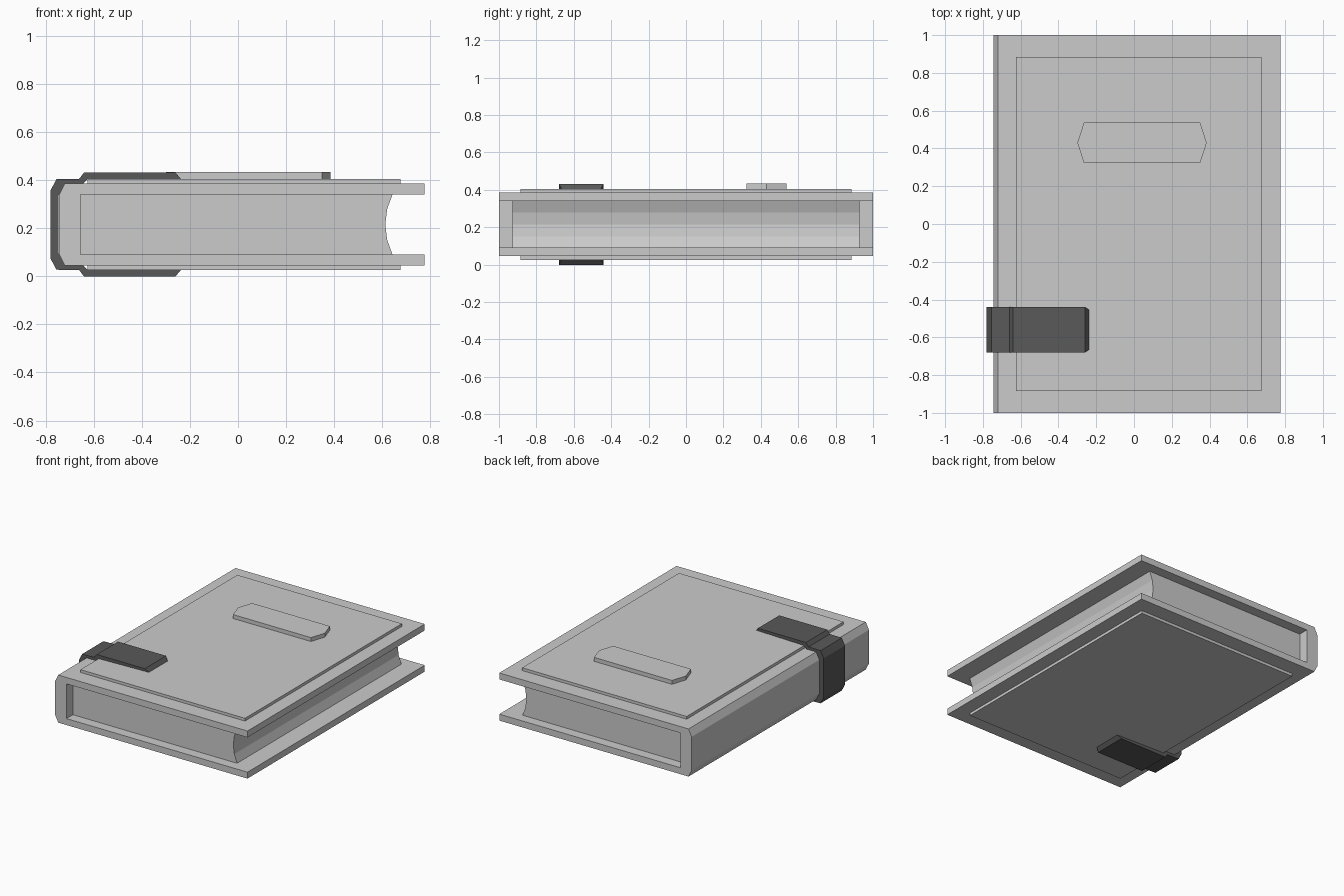
import bpy, bmesh

if "Cube" in bpy.data.objects:
    bpy.data.objects.remove(bpy.data.objects["Cube"])

MID = 0.215  # height of the book's horizontal mirror plane


def extrude(name, profile, a, b, axis):
    """Extrude a closed 2D profile from a to b along axis 'y' (x,z profile) or 'z' (x,y profile)."""
    bm = bmesh.new()
    place = (lambda p, t: (p[0], t, p[1])) if axis == 'y' else (lambda p, t: (p[0], p[1], t))
    face = bm.faces.new([bm.verts.new(place(p, a)) for p in profile])
    res = bmesh.ops.extrude_face_region(bm, geom=[face], use_keep_orig=True)
    for v in res['geom']:
        if isinstance(v, bmesh.types.BMVert):
            v.co['xyz'.index(axis)] = b
    bmesh.ops.recalc_face_normals(bm, faces=bm.faces)
    mesh = bpy.data.meshes.new(name)
    bm.to_mesh(mesh)
    bm.free()
    obj = bpy.data.objects.new(name, mesh)
    bpy.context.collection.objects.link(obj)
    return obj


def mirrored(upper):
    """Complete an upper half (x, height above MID) with its lower mirror image."""
    return [(x, MID + h) for x, h in upper] + [(x, MID - h) for x, h in reversed(upper)]


# C-shaped cover with chamfered spine
outer = mirrored([(0.775, 0.17), (-0.72, 0.17), (-0.745, 0.12)])
inner = mirrored([(0.775, 0.124), (-0.655, 0.124)])
extrude("cover", outer + inner[::-1], -1, 1, 'y')

# Page block with concave fore edge
fore = [(0.642, 0.124), (0.62, 0.064), (0.612, 0.0), (0.62, -0.064), (0.642, -0.124)]
pages = [(x, MID + h) for x, h in fore] + [(-0.656, 0.091), (-0.656, 0.339)]
extrude("pages", pages, -0.927, 0.927, 'y')

# Raised panels on both covers
rect = [(-0.625, -0.885), (0.675, -0.885), (0.675, 0.885), (-0.625, 0.885)]
extrude("front_panel", rect, 0.384, 0.405, 'z')
extrude("back_panel", rect, 0.025, 0.046, 'z')

# Title plate
plate = [(-0.30, 0.43), (-0.265, 0.323), (0.35, 0.323),
         (0.385, 0.43), (0.35, 0.537), (-0.265, 0.537)]
extrude("title_plate", plate, 0.404, 0.433, 'z')

# Dark strap wrapped round the spine
strap_out = mirrored([(-0.238, 0.19), (-0.26, 0.216), (-0.64, 0.216),
                      (-0.66, 0.19), (-0.755, 0.188), (-0.78, 0.14)])
strap_in = mirrored([(-0.625, 0.19), (-0.645, 0.168), (-0.72, 0.168), (-0.746, 0.12)])
strap = extrude("strap", strap_out + strap_in[::-1], -0.68, -0.44, 'y')
for v in strap.data.vertices:  # tapered tips
    if v.co.x > -0.25:
        v.co.y = -0.56 + (v.co.y + 0.56) * 0.88
dark = bpy.data.materials.new("dark_leather")
dark.diffuse_color = (0.1, 0.1, 0.1, 1)
dark.use_nodes = True
dark.node_tree.nodes["Principled BSDF"].inputs["Base Color"].default_value = dark.diffuse_color
strap.data.materials.append(dark)
